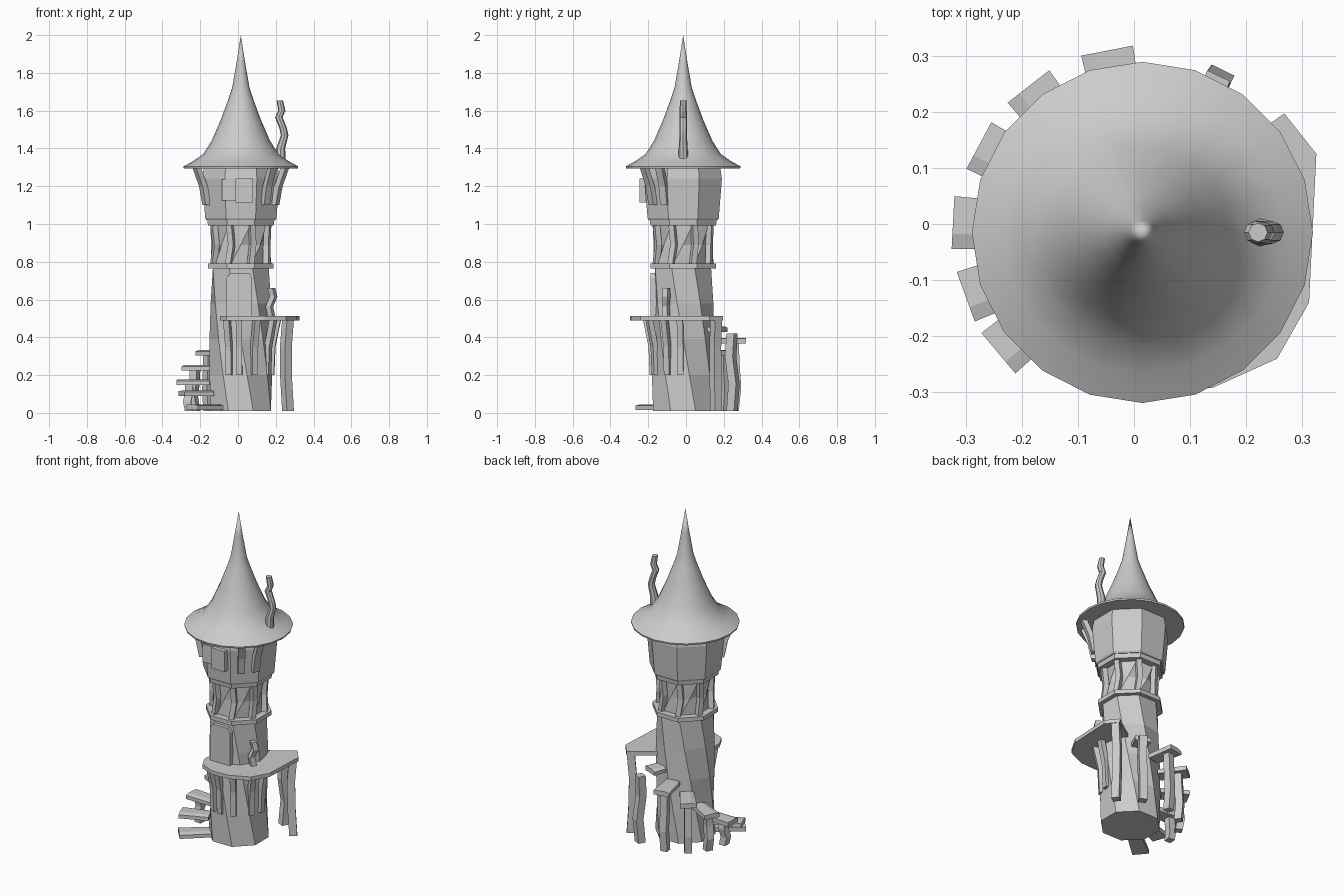
import bpy, bmesh, math, random
from mathutils import Vector

if "Cube" in bpy.data.objects:
    bpy.data.objects.remove(bpy.data.objects["Cube"])

random.seed(4)
CX, CY = 0.015, -0.015          # tower axis


def polar(deg, r, z):
    a = math.radians(deg)
    return Vector((CX + r * math.cos(a), CY + r * math.sin(a), z))


def skin(name, rings, smooth=False):
    """Join equal-length rings of points into a closed, capped solid."""
    bm = bmesh.new()
    loops = [[bm.verts.new(p) for p in ring] for ring in rings]
    n = len(loops[0])
    for a, b in zip(loops, loops[1:]):
        for i in range(n):
            j = (i + 1) % n
            bm.faces.new((a[i], a[j], b[j], b[i]))
    bm.faces.new(loops[0][::-1])
    bm.faces.new(loops[-1])
    bmesh.ops.remove_doubles(bm, verts=bm.verts, dist=1e-5)
    bmesh.ops.recalc_face_normals(bm, faces=bm.faces)
    me = bpy.data.meshes.new(name)
    bm.to_mesh(me)
    bm.free()
    ob = bpy.data.objects.new(name, me)
    bpy.context.collection.objects.link(ob)
    if smooth:
        bpy.ops.object.select_all(action='DESELECT')
        bpy.context.view_layer.objects.active = ob
        ob.select_set(True)
        bpy.ops.object.shade_smooth_by_angle(angle=math.radians(40))
    return ob


def lathe(name, profile, sides=8, smooth=False):
    """Profile entries are (radius, height, turn in degrees)."""
    return skin(name, [[polar(t + 360 * i / sides, r, z) for i in range(sides)]
                       for r, z, t in profile], smooth)


def slab(name, outline, z0, z1):
    return skin(name, [[(x, y, z) for x, y in outline] for z in (z0, z1)])


def beam(name, path, wide, deep, deg):
    """Four-sided timber along a path; deep is measured towards angle deg."""
    a = math.radians(deg)
    out = Vector((math.cos(a), math.sin(a), 0)) * deep / 2
    side = Vector((-math.sin(a), math.cos(a), 0)) * wide / 2
    return skin(name, [[Vector(p) + s * side + o * out
                        for s, o in ((-1, -1), (1, -1), (1, 1), (-1, 1))]
                       for p in path])


def post(name, deg, r, z0, z1, w=0.042):
    """Slightly crooked upright timber."""
    j = lambda: random.uniform(-0.008, 0.008)
    path = [polar(deg, r, z0)]
    for f in (0.35, 0.7):
        path.append(polar(deg, r + j(), z0 + (z1 - z0) * f) + Vector((j(), j(), 0)))
    path.append(polar(deg, r, z1))
    return beam(name, path, w, w, deg)


# Twisted tower body and neck
lathe("tower_body", [(0.172 - 0.012 * f, 0.01 + 0.76 * f, 67.5 - 45 * f)
                     for f in (0, 0.25, 0.5, 0.75, 1)])
lathe("tower_neck", [(0.148, 0.78, -22.5), (0.145, 0.89, 0), (0.15, 1.01, 22.5)])
for i in range(8):
    a = 45 * i + 22.5
    beam("neck_timber", [polar(a - 3, 0.152, 0.78), polar(a + 3, 0.146, 0.89),
                         polar(a, 0.154, 1.0)], 0.03, 0.03, a)

# Trim rings
lathe("lower_ring", [(0.188, 0.765, 22.5), (0.188, 0.79, 22.5)])
lathe("upper_ring", [(0.188, 0.993, 22.5), (0.192, 1.02, 22.5)])

# Upper room
lathe("upper_room", [(0.197, 1.02, 22.5), (0.204, 1.03, 22.5),
                     (0.222, 1.24, 22.5), (0.212, 1.30, 22.5)])

# Flared witch-hat roof
lathe("roof", [(r, z, 0) for r, z in
               ((0.302, 1.295), (0.304, 1.305), (0.25, 1.335), (0.20, 1.37),
                (0.155, 1.44), (0.107, 1.55), (0.066, 1.66), (0.046, 1.72),
                (0.022, 1.86), (0.0, 2.0))], 20, True)

# Crooked chimney
chimney = [(0.225, 1.33), (0.226, 1.40), (0.247, 1.47), (0.238, 1.51),
           (0.216, 1.565), (0.232, 1.60), (0.221, 1.655)]
skin("chimney", [[(x + r * math.cos(k * math.pi / 4), CY + r * math.sin(k * math.pi / 4), z)
                  for k in range(8)]
                 for (x, z), r in zip(chimney, (.026, .024, .02, .02, .02, .019, .017))], True)

# Leaning roof brackets and window shutters
for a in (208, -51, -28):
    beam("roof_bracket", [polar(a, 0.205, 1.10), polar(a, 0.225, 1.20),
                          polar(a, 0.265, 1.30)], 0.04, 0.03, a)
slab("window_shutter", [(-0.012, -0.24), (0.08, -0.245), (0.08, -0.205), (-0.012, -0.20)],
     1.113, 1.24)
slab("window_panel", [(-0.085, -0.222), (-0.012, -0.222), (-0.012, -0.2), (-0.085, -0.2)],
     1.125, 1.235)

# Wrap-around deck
slab("deck", [(0.10, 0.08), (0.268, 0.197), (0.325, 0.125), (0.312, -0.14),
              (0.255, -0.24), (0.14, -0.292), (0.03, -0.297), (-0.06, -0.26),
              (-0.096, -0.19), (-0.09, -0.08)], 0.49, 0.513)
post("deck_post", 35, 0.305, 0.01, 0.495, 0.045)
post("free_post", 64, 0.288, 0.01, 0.42, 0.045)
post("deck_rail_post", -29, 0.185, 0.51, 0.66, 0.03)
for a in (-112, -93, -65, -30, -5):
    beam("deck_brace", [polar(a, 0.162, 0.20), polar(a, 0.168, 0.35),
                        polar(a, 0.198, 0.495)], 0.032, 0.03, a)

# Door with clipped top corners
door = [(-0.06, 0.51), (0.075, 0.51), (0.075, 0.715), (0.06, 0.74), (-0.04, 0.74), (-0.06, 0.715)]
skin("door", [[(x, y, z) for x, z in door] for y in (-0.187, -0.15)])

# Spiral steps: angle, outer radius, height
steps = [(220, 0.335, 0.03), (200, 0.335, 0.103), (177, 0.338, 0.162), (152, 0.33, 0.238),
         (128, 0.33, 0.318), (101, 0.33, 0.382), (68, 0.235, 0.442)]
for k, (a, r, z) in enumerate(steps):
    ang = math.radians(a)
    side = Vector((-math.sin(ang), math.cos(ang), 0))
    prof = [(-0.047, -0.014), (0.047, -0.014), (0.047, 0.008), (0.02, 0.015), (-0.047, 0.013)]
    inner = 0.13 if k in (0, 6) else 0.165
    skin("step", [[polar(a, rr, z + h) + side * s * f for s, h in prof]
                  for rr, f in ((inner, 0.85), (r, 1.0))])
    if 1 < k < 6:
        post("step_post", a, 0.275, 0.01, z - 0.01)
